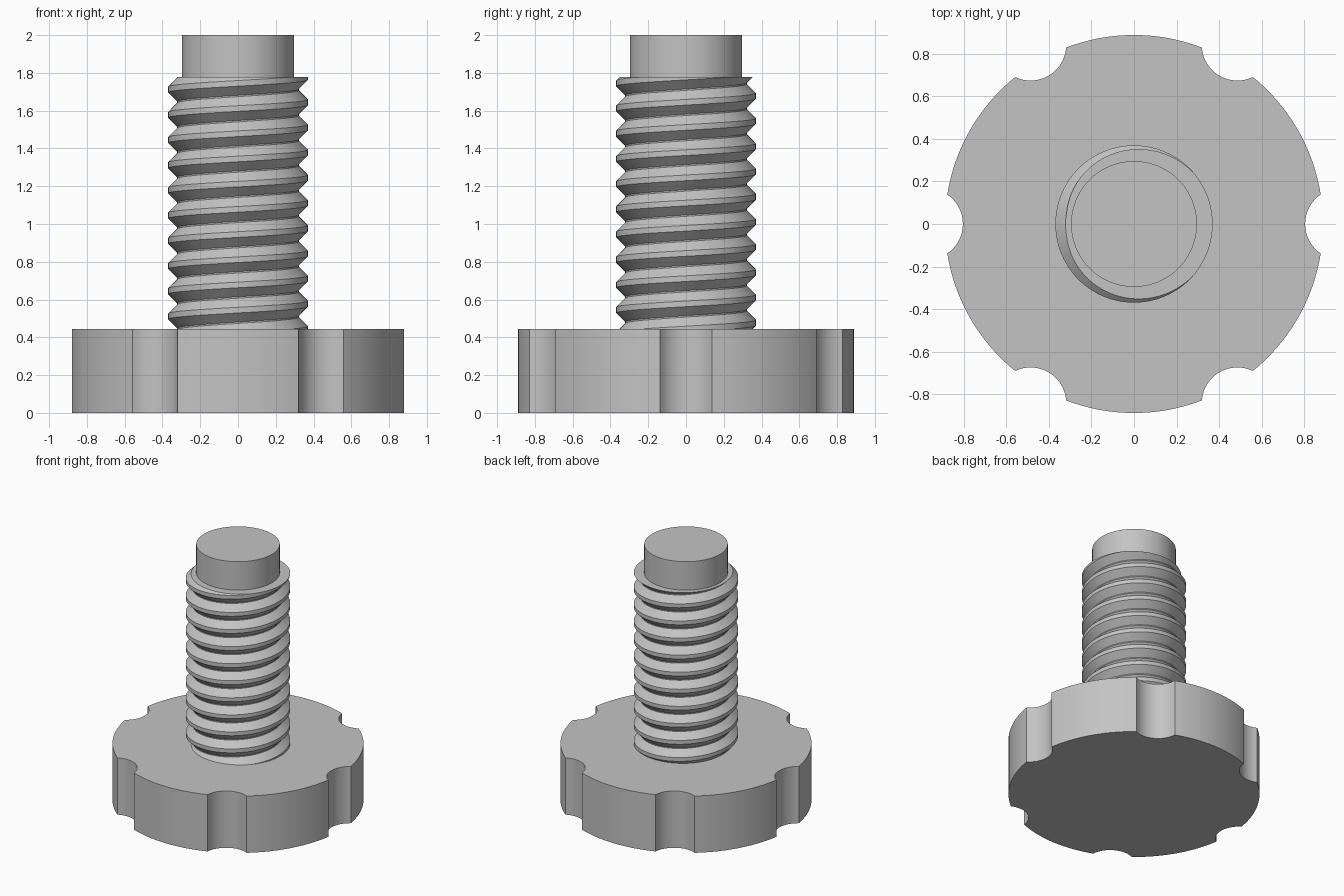
import bpy
import bmesh
from math import pi, tau, sin, cos, atan2, radians

cube = bpy.data.objects.get("Cube")
if cube:
    bpy.data.objects.remove(cube, do_unlink=True)

KNOB_TOP, THREAD_TOP, TIP_TOP = 0.444, 1.778, 2.0
KNOB_R, TIP_R = 0.889, 0.296
ROOT_R, CREST_R = 0.322, 0.37
TURNS = 10
PITCH = (THREAD_TOP - KNOB_TOP) / TURNS

grey = bpy.data.materials.new("grey_metal")
grey.use_nodes = True
colour = (0.55, 0.55, 0.55, 1)
grey.diffuse_color = colour
grey.node_tree.nodes["Principled BSDF"].inputs["Base Color"].default_value = colour


def finish(name, bm, angle=25):
    """Turn a bmesh into a smooth-shaded object with sharp edges kept."""
    bmesh.ops.recalc_face_normals(bm, faces=bm.faces[:])
    mesh = bpy.data.meshes.new(name)
    bm.to_mesh(mesh)
    bm.free()
    mesh.materials.append(grey)
    obj = bpy.data.objects.new(name, mesh)
    bpy.context.collection.objects.link(obj)
    bpy.ops.object.select_all(action="DESELECT")
    obj.select_set(True)
    bpy.context.view_layer.objects.active = obj
    bpy.ops.object.shade_smooth_by_angle(angle=radians(angle))
    return obj


def prism(name, outline, bottom, top):
    """Extrude a closed 2D outline between two heights."""
    bm = bmesh.new()
    base = bm.faces.new([bm.verts.new((x, y, bottom)) for x, y in outline])
    walls = bmesh.ops.extrude_face_region(bm, geom=[base], use_keep_orig=True)
    moved = [v for v in walls["geom"] if isinstance(v, bmesh.types.BMVert)]
    bmesh.ops.translate(bm, verts=moved, vec=(0, 0, top - bottom))
    return finish(name, bm)


# Knob: round disc with six scooped finger grips
SCOOP_R, SCOOP_C, GRIPS = 0.168, 0.973, 6
corner_x = (KNOB_R**2 + SCOOP_C**2 - SCOOP_R**2) / (2 * SCOOP_C)
corner_y = (KNOB_R**2 - corner_x**2) ** 0.5
half_grip = atan2(corner_y, corner_x)
half_scoop = atan2(corner_y, SCOOP_C - corner_x)

outline = []
for g in range(GRIPS):
    turn = g * tau / GRIPS
    for i in range(17):
        a = half_scoop * (i / 8 - 1)
        x, y = SCOOP_C - SCOOP_R * cos(a), SCOOP_R * sin(a)
        outline.append((x * cos(turn) - y * sin(turn), x * sin(turn) + y * cos(turn)))
    for i in range(1, 20):
        a = turn + half_grip + (tau / GRIPS - 2 * half_grip) * i / 20
        outline.append((KNOB_R * cos(a), KNOB_R * sin(a)))
prism("grip_knob", outline, 0, KNOB_TOP)

# Threaded shaft: helical sweep of one tooth, trimmed flat at the top
FLANK, CREST = CREST_R - ROOT_R, 0.03
tooth = [
    (ROOT_R, -CREST / 2 - FLANK),
    (CREST_R, -CREST / 2),
    (CREST_R, CREST / 2),
    (ROOT_R, CREST / 2 + FLANK),
    (ROOT_R, PITCH - CREST / 2 - FLANK),
]
STEPS = 96
bm = bmesh.new()
previous = None
for i in range(STEPS * (TURNS + 3) + 1):
    a = tau * i / STEPS
    lift = KNOB_TOP + PITCH * (i / STEPS - 1.5 - 0.5)
    row = [bm.verts.new((r * cos(a), r * sin(a), lift + z)) for r, z in tooth]
    if previous:
        for j in range(len(tooth) - 1):
            bm.faces.new((previous[j], row[j], row[j + 1], previous[j + 1]))
    previous = row
bmesh.ops.remove_doubles(bm, verts=bm.verts[:], dist=0.0001)
for height, direction in ((KNOB_TOP - 0.02, -1), (THREAD_TOP, 1)):
    cut = bmesh.ops.bisect_plane(
        bm, geom=bm.verts[:] + bm.edges[:] + bm.faces[:], dist=0.00001,
        plane_co=(0, 0, height), plane_no=(0, 0, direction), clear_outer=True)
    rim = [e for e in cut["geom_cut"] if isinstance(e, bmesh.types.BMEdge)]
    bmesh.ops.contextual_create(bm, geom=rim)
finish("threaded_shaft", bm)

# Plain round tip
circle = [(TIP_R * cos(tau * i / 96), TIP_R * sin(tau * i / 96)) for i in range(96)]
prism("plain_tip", circle, THREAD_TOP - 0.02, TIP_TOP)
